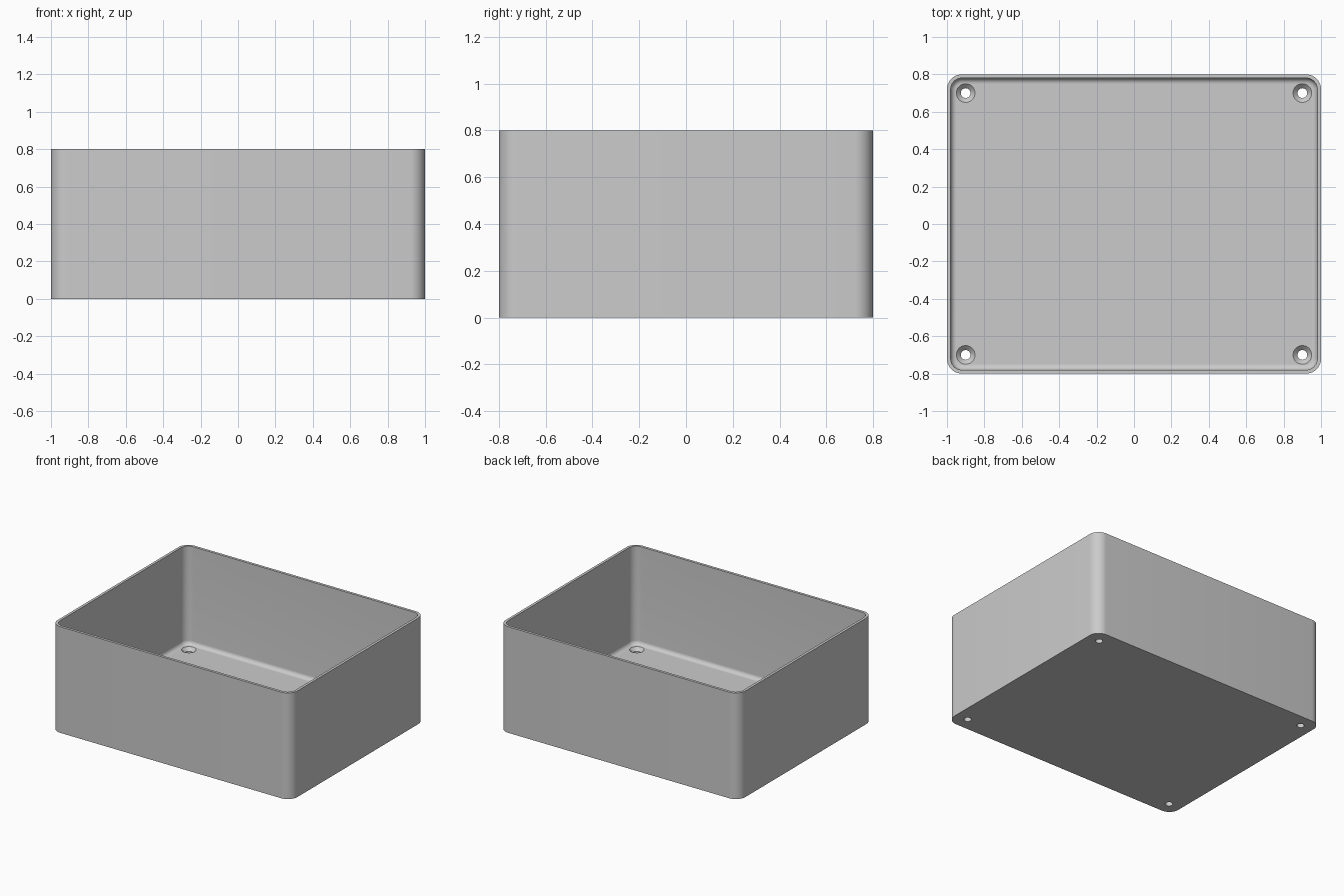
import bpy, bmesh
from math import pi, sin, cos

cube = bpy.data.objects.get("Cube")
if cube:
    bpy.data.objects.remove(cube, do_unlink=True)

HX, HY, H = 1.0, 0.8, 0.8
CORNER, WALL, FLOOR, FILLET = 0.08, 0.02, 0.06, 0.03

grey = bpy.data.materials.new("plain grey")
grey.use_nodes = True
grey.diffuse_color = (0.6, 0.6, 0.6, 1)
grey.node_tree.nodes["Principled BSDF"].inputs["Base Color"].default_value = (0.6, 0.6, 0.6, 1)


def rounded_ring(bm, inset, z, steps=10):
    """Rounded rectangle of vertices, inset from the outer wall."""
    r = CORNER - inset
    ring = []
    for k, (sx, sy) in enumerate([(1, 1), (-1, 1), (-1, -1), (1, -1)]):
        for i in range(steps + 1):
            a = (k + i / steps) * pi / 2
            ring.append(bm.verts.new((sx * (HX - CORNER) + r * cos(a),
                                      sy * (HY - CORNER) + r * sin(a), z)))
    return ring


def round_ring(bm, x, y, r, z, sides=32):
    return [bm.verts.new((x + r * cos(2 * pi * i / sides),
                          y + r * sin(2 * pi * i / sides), z)) for i in range(sides)]


def loft(bm, rings):
    """Skin a stack of rings and cap both ends."""
    for a, b in zip(rings, rings[1:]):
        for i in range(len(a)):
            j = (i + 1) % len(a)
            bm.faces.new((a[i], a[j], b[j], b[i]))
    bm.faces.new(rings[0][::-1])
    bm.faces.new(rings[-1])


def make_object(name, bm):
    bmesh.ops.recalc_face_normals(bm, faces=bm.faces)
    mesh = bpy.data.meshes.new(name)
    bm.to_mesh(mesh)
    bm.free()
    mesh.materials.append(grey)
    obj = bpy.data.objects.new(name, mesh)
    bpy.context.collection.objects.link(obj)
    return obj


# Open box: outer wall, rim, inner wall, then a fillet down to the floor
bm = bmesh.new()
path = [(0, 0), (0, H), (WALL, H)]
for i in range(9):
    a = i / 8 * pi / 2
    path.append((WALL + FILLET * (1 - cos(a)), FLOOR + FILLET * (1 - sin(a))))
loft(bm, [rounded_ring(bm, inset, z) for inset, z in path])
box = make_object("open_box", bm)

# Countersunk screw holes in the four floor corners
bm = bmesh.new()
hole = [(0.026, -0.05), (0.026, FLOOR - 0.024), (0.05, FLOOR), (0.05, FLOOR + 0.05)]
for x in (-0.9, 0.9):
    for y in (-0.7, 0.7):
        loft(bm, [round_ring(bm, x, y, r, z) for r, z in hole])
cutter = make_object("screw_hole_cutter", bm)
cutter.hide_render = True

cut = box.modifiers.new("screw_holes", "BOOLEAN")
cut.operation = "DIFFERENCE"
cut.solver = "EXACT"
cut.object = cutter
bpy.ops.object.select_all(action="DESELECT")
bpy.context.view_layer.objects.active = box
box.select_set(True)
bpy.ops.object.modifier_apply(modifier=cut.name)
bpy.data.objects.remove(cutter, do_unlink=True)
bpy.ops.object.shade_smooth_by_angle(angle=pi / 6)
